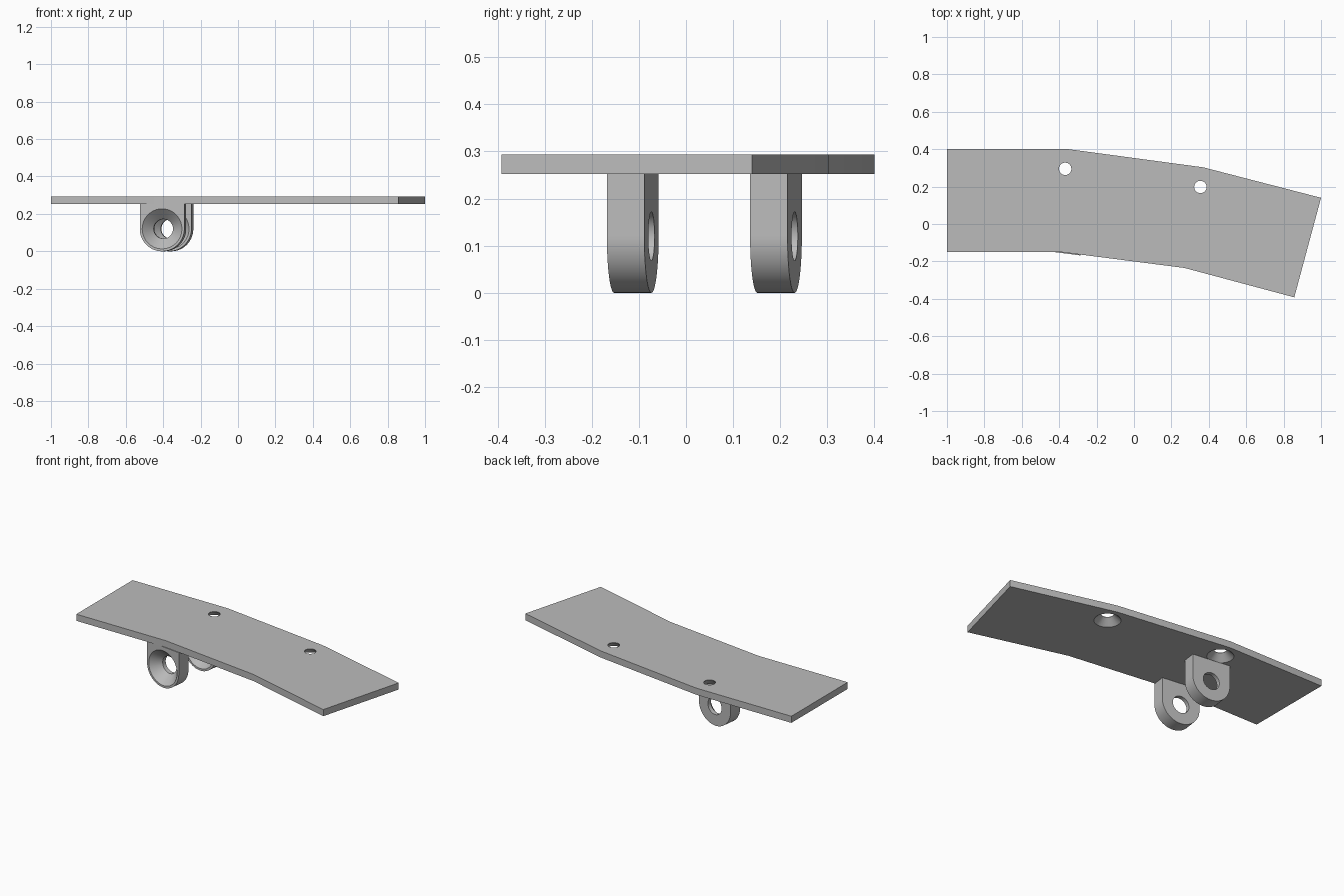
import bpy
import bmesh
from math import pi, sin, cos, radians
from mathutils import Matrix, Vector

cube = bpy.data.objects.get("Cube")
if cube:
    bpy.data.objects.remove(cube, do_unlink=True)

grey = bpy.data.materials.new("plain_grey")
grey.use_nodes = True
colour = (0.5, 0.5, 0.5, 1)
grey.diffuse_color = colour
grey.node_tree.nodes["Principled BSDF"].inputs["Base Color"].default_value = colour

PLATE_BOTTOM, PLATE_TOP = 0.252, 0.293
SEGMENTS = 64


def loft(name, sections):
    """Closed solid through matching loops of points."""
    bm = bmesh.new()
    loops = [[bm.verts.new(p) for p in s] for s in sections]
    n = len(loops[0])
    for a, b in zip(loops, loops[1:]):
        for i in range(n):
            j = (i + 1) % n
            bm.faces.new((a[i], a[j], b[j], b[i]))
    bm.faces.new(loops[0])
    bm.faces.new(loops[-1])
    bmesh.ops.recalc_face_normals(bm, faces=bm.faces)
    mesh = bpy.data.meshes.new(name)
    bm.to_mesh(mesh)
    bm.free()
    mesh.materials.append(grey)
    obj = bpy.data.objects.new(name, mesh)
    bpy.context.collection.objects.link(obj)
    return obj


def prism(name, outline, low, high):
    return loft(name, [[(x, y, z) for x, y in outline] for z in (low, high)])


def turned(name, profile):
    """Solid turned about z from (height, radius) pairs."""
    angles = [2 * pi * i / SEGMENTS for i in range(SEGMENTS)]
    return loft(name, [[(r * cos(a), r * sin(a), z) for a in angles]
                       for z, r in profile])


def cut(obj, cutter):
    """Subtract the cutter, then discard it."""
    cutter.hide_render = True
    mod = obj.modifiers.new("hole", "BOOLEAN")
    mod.operation = "DIFFERENCE"
    mod.solver = "EXACT"
    mod.object = cutter
    bpy.ops.object.select_all(action="DESELECT")
    bpy.context.view_layer.objects.active = obj
    obj.select_set(True)
    bpy.ops.object.modifier_apply(modifier=mod.name)
    bpy.data.objects.remove(cutter, do_unlink=True)
    bpy.ops.object.shade_smooth_by_angle(angle=radians(25))


# Bent plate with two holes countersunk from below
outline = [(-1, 0.4), (-0.35, 0.4), (0.37, 0.303), (1, 0.14),
           (0.857, -0.392), (0.27, -0.235), (-0.39, -0.15), (-1, -0.15)]
plate = prism("plate", outline, PLATE_BOTTOM, PLATE_TOP)
for x, y in [(-0.368, 0.295), (0.355, 0.198)]:
    hole = turned("plate_hole", [(PLATE_BOTTOM - 0.01, 0.085),
                                 (PLATE_TOP - 0.002, 0.033),
                                 (PLATE_TOP + 0.02, 0.033)])
    hole.location = (x, y, 0)
    cut(plate, hole)

# Two round-ended lugs under the plate, drilled and countersunk at the front
RADIUS, HALF = 0.12, 0.04
arc = [pi + pi * i / SEGMENTS for i in range(SEGMENTS + 1)]
lug_outline = [(RADIUS * cos(a), RADIUS * sin(a)) for a in arc]
top = PLATE_BOTTOM - RADIUS
lug_outline += [(RADIUS, top), (-RADIUS, top)]
turn = Matrix.Rotation(radians(-7.3), 4, "Z") @ Matrix.Rotation(pi / 2, 4, "X")
for name, x, y in [("front_lug", -0.401, -0.113), ("rear_lug", -0.363, 0.191)]:
    lug = prism(name, lug_outline, -HALF, HALF)
    # local +z ends up facing the front
    bore = turned("lug_bore", [(-HALF - 0.02, 0.052), (HALF - 0.055, 0.052),
                               (HALF, 0.107), (HALF + 0.01, 0.117)])
    cut(lug, bore)
    lug.data.transform(Matrix.Translation(Vector((x, y, RADIUS))) @ turn)
